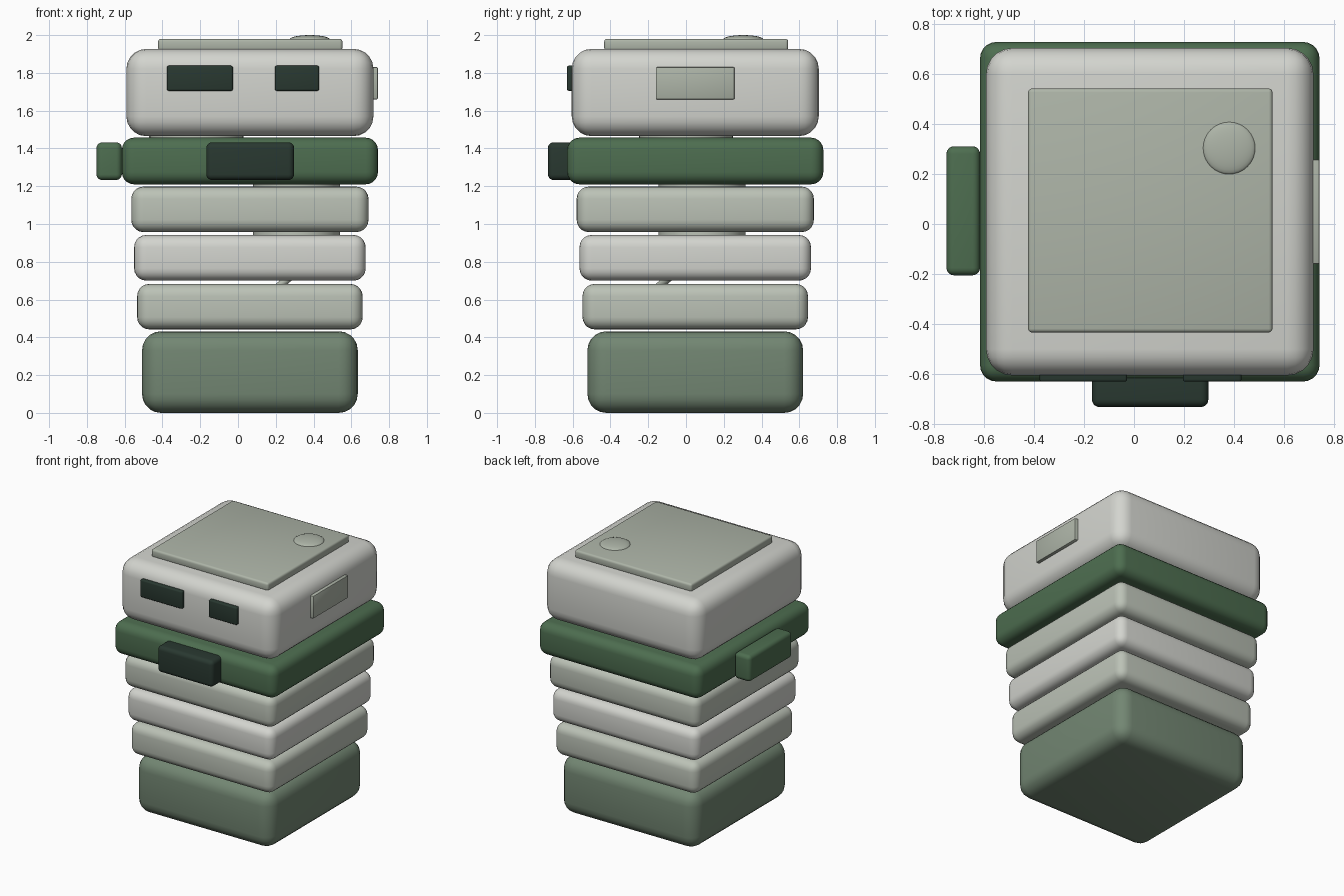
import bpy, math
from mathutils import Vector

if "Cube" in bpy.data.objects:
    bpy.data.objects.remove(bpy.data.objects["Cube"])


def material(name, rgb):
    m = bpy.data.materials.new(name)
    m.diffuse_color = (*rgb, 1)
    m.use_nodes = True
    m.node_tree.nodes["Principled BSDF"].inputs["Base Color"].default_value = m.diffuse_color
    return m


SHELL = material("pale_shell", (0.65, 0.66, 0.62))
SAGE = material("pale_sage", (0.50, 0.54, 0.47))
PANEL = material("panel_sage", (0.42, 0.46, 0.39))
BASE = material("base_green", (0.17, 0.24, 0.17))
GREEN = material("collar_green", (0.075, 0.155, 0.08))
DARK = material("dark_green", (0.022, 0.04, 0.03))


def finish(ob, name, mat):
    ob.name = name
    ob.data.materials.append(mat)
    bpy.ops.object.shade_smooth_by_angle(angle=math.radians(35))
    return ob


def box(name, x, y, z, bevel, mat, segments=5):
    """Rounded box from (min, max) ranges on each axis."""
    bpy.ops.mesh.primitive_cube_add(size=1)
    ob = bpy.context.object
    for v in ob.data.vertices:
        v.co = [r[0] if c < 0 else r[1] for c, r in zip(v.co, (x, y, z))]
    mod = ob.modifiers.new("round", 'BEVEL')
    mod.width, mod.segments = bevel, segments
    bpy.ops.object.modifier_apply(modifier=mod.name)
    return finish(ob, name, mat)


def rod(name, a, b, radius, mat):
    """Cylinder between two points."""
    a, b = Vector(a), Vector(b)
    bpy.ops.mesh.primitive_cylinder_add(vertices=32, radius=radius, depth=(b - a).length,
                                        location=(a + b) / 2)
    ob = bpy.context.object
    ob.rotation_euler = (b - a).to_track_quat('Z', 'Y').to_euler()
    return finish(ob, name, mat)


# Stacked body: half width, bottom, top, bevel, material
CX, CY = 0.063, 0.049
for name, h, z0, z1, bevel, mat in (
        ("base", 0.571, 0.0, 0.432, 0.10, BASE),
        ("lower_fold", 0.597, 0.442, 0.683, 0.065, SAGE),
        ("middle_fold", 0.613, 0.70, 0.942, 0.065, SHELL),
        ("upper_fold", 0.628, 0.957, 1.198, 0.065, SAGE),
        ("collar", 0.678, 1.21, 1.457, 0.065, GREEN),
        ("head", 0.654, 1.465, 1.927, 0.105, SHELL)):
    box(name, (CX - h, CX + h), (CY - h, CY + h), (z0, z1), bevel, mat)

# Inner posts seen through the gaps
rod("neck_post", (-0.22, 0.0, 1.40), (-0.22, 0.0, 1.52), 0.25, SAGE)
rod("body_post", (0.31, 0.085, 0.75), (0.31, 0.085, 1.26), 0.23, SAGE)
rod("inner_rod", (0.18, -0.18, 0.64), (0.30, -0.06, 0.74), 0.02, SAGE)

# Lid plate and button
box("lid", (-0.423, 0.553), (-0.433, 0.541), (1.918, 1.98), 0.015, PANEL, 3)
bpy.ops.mesh.primitive_uv_sphere_add(segments=32, ring_count=16, radius=1, location=(0.38, 0.303, 1.978))
bpy.context.object.scale = (0.105, 0.105, 0.022)
bpy.ops.object.transform_apply(location=False, rotation=False, scale=True)
finish(bpy.context.object, "lid_button", PANEL)

# Face windows and side panel
for name, x in (("left_window", (-0.377, -0.027)), ("right_window", (0.195, 0.429))):
    box(name, x, (-0.63, -0.55), (1.705, 1.838), 0.01, DARK, 3)
box("side_panel", (0.66, 0.741), (-0.16, 0.257), (1.66, 1.83), 0.006, PANEL, 2)

# Collar buckle and side tab
box("buckle", (-0.168, 0.297), (-0.731, -0.56), (1.233, 1.432), 0.03, DARK)
box("side_tab", (-0.749, -0.615), (-0.205, 0.31), (1.233, 1.432), 0.03, GREEN)
